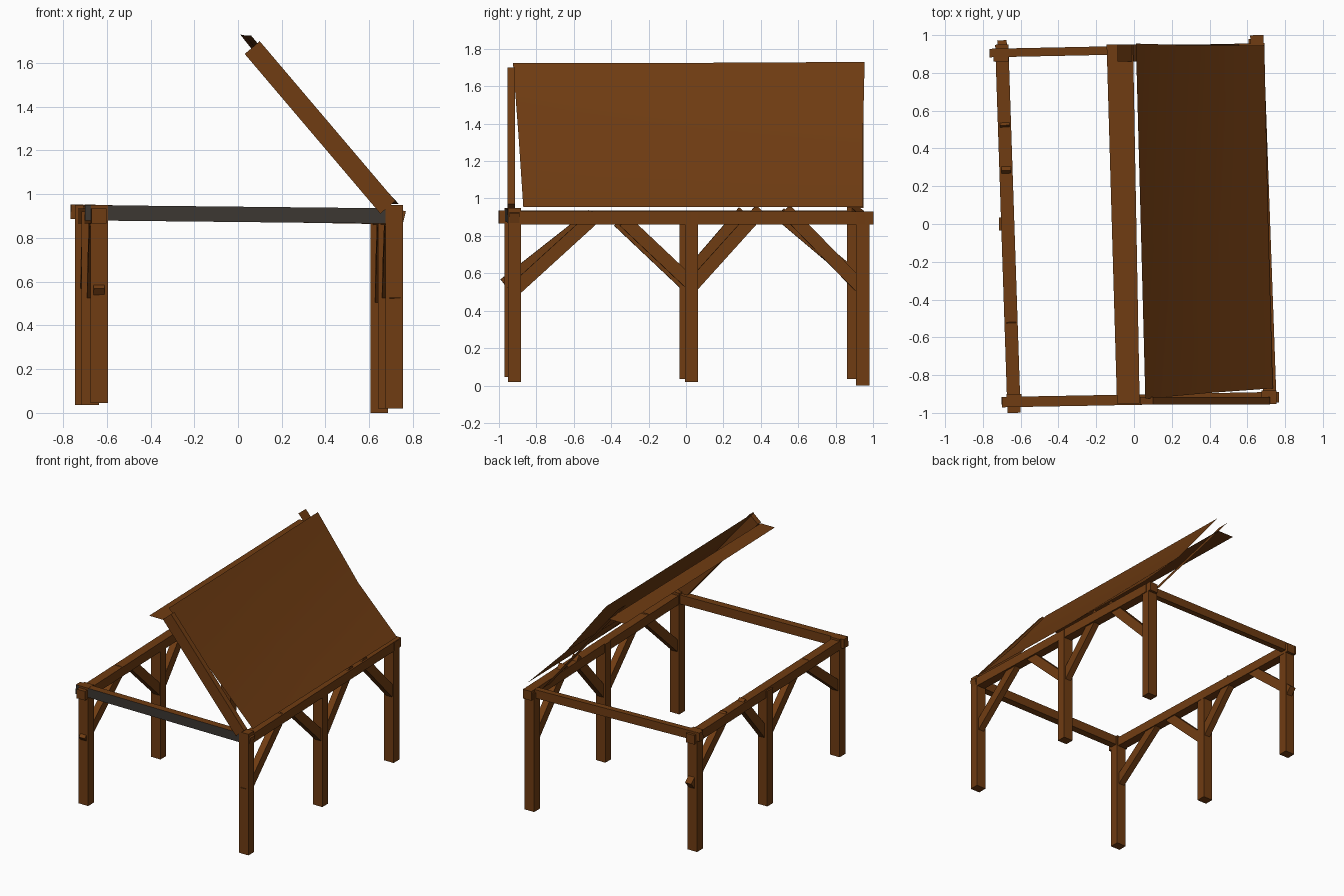
import bpy, bmesh
from mathutils import Vector, Matrix

if "Cube" in bpy.data.objects:
    bpy.data.objects.remove(bpy.data.objects["Cube"])


def material(name, rgb):
    m = bpy.data.materials.new(name)
    m.diffuse_color = (*rgb, 1)
    m.use_nodes = True
    m.node_tree.nodes["Principled BSDF"].inputs["Base Color"].default_value = m.diffuse_color
    return m


wood = material("brown wood", (0.16, 0.045, 0.006))
grey = material("weathered grey", (0.045, 0.038, 0.032))


def finish(name, bm, mats=(wood,)):
    me = bpy.data.meshes.new(name)
    bm.to_mesh(me)
    bm.free()
    for m in mats:
        me.materials.append(m)
    ob = bpy.data.objects.new(name, me)
    bpy.context.collection.objects.link(ob)
    return ob


def timber(name, p, q, w, h, grey_front=False):
    """Square timber from p to q, w across and h in the other direction."""
    p, q = Vector(p), Vector(q)
    d = (q - p).normalized()
    # posts take their width along x
    ref = Vector((0, 0, 1)) if abs(d.z) < 0.9 else Vector((0, 1, 0))
    side = d.cross(ref).normalized()
    up = side.cross(d).normalized()
    bm = bmesh.new()
    bmesh.ops.create_cube(bm, size=1)
    rot = Matrix((d, side, up)).transposed().to_4x4()
    size = Matrix.Diagonal(((q - p).length, w, h, 1))
    bm.transform(Matrix.Translation((p + q) / 2) @ rot @ size)
    bmesh.ops.recalc_face_normals(bm, faces=bm.faces)
    if not grey_front:
        return finish(name, bm)
    for f in bm.faces:
        if f.normal.y < -0.8:
            f.material_index = 1
    return finish(name, bm, (wood, grey))


def sheet(name, rows):
    """Single-layer sheet through rows of points, facing upward."""
    bm = bmesh.new()
    grid = [[bm.verts.new(v) for v in r] for r in rows]
    for a, b in zip(grid, grid[1:]):
        for i in range(len(a) - 1):
            bm.faces.new((a[i], a[i + 1], b[i + 1], b[i]))
    bm.normal_update()
    for f in bm.faces:
        if f.normal.z < 0:
            f.normal_flip()
        f.smooth = True
    return finish(name, bm)


# posts: x, y, bottom, top
posts = {
    "left_front_post": (-0.635, -0.935, 0.045, 0.95),
    "left_middle_post": (-0.675, 0.0, 0.035, 0.92),
    "left_back_post": (-0.705, 0.895, 0.035, 0.95),
    "right_front_post": (0.715, -0.917, 0.02, 0.95),
    "right_middle_post": (0.68, 0.03, 0.02, 0.93),
    "right_back_post": (0.645, 0.945, 0.0, 0.91),
}
for n, (x, y, a, b) in posts.items():
    timber(n, (x, y, a), (x, y, b), 0.08, 0.07)

# long plates and cross ties
timber("left_plate", (-0.635, -1.0, 0.90), (-0.70, 0.95, 0.90), 0.07, 0.07)
timber("right_plate", (0.72, -0.95, 0.895), (0.65, 1.0, 0.895), 0.07, 0.07)
timber("front_tie", (-0.70, -0.943, 0.915), (0.72, -0.917, 0.90), 0.055, 0.07, True)
timber("front_tie_end", (0.72, -0.917, 0.90), (0.76, -0.917, 0.89), 0.055, 0.065)
timber("back_tie", (-0.765, 0.905, 0.92), (0.69, 0.935, 0.895), 0.045, 0.065)


def side_x(left, y):
    return (-0.667 - 0.033 * y) if left else (0.683 - 0.036 * y)


# diagonal braces: y and z of both ends
right_braces = [(-0.93, 0.50, -0.48, 0.91), (0.03, 0.54, -0.33, 0.88),
                (0.03, 0.53, 0.40, 0.94), (0.93, 0.53, 0.53, 0.94)]
left_braces = [(-0.97, 0.54, -0.50, 0.91), (0.0, 0.54, -0.36, 0.88),
               (0.0, 0.57, 0.31, 0.93), (0.95, 0.54, 0.50, 0.92)]
for left, braces in ((True, left_braces), (False, right_braces)):
    for i, (y1, z1, y2, z2) in enumerate(braces):
        name = ("left" if left else "right") + "_brace_%d" % (i + 1)
        timber(name, (side_x(left, y1), y1, z1), (side_x(left, y2), y2, z2),
               0.05, 0.07)

# front rafter is a full timber, back rafter only a flat board
timber("front_rafter", (0.685, -0.935, 0.94), (0.065, -0.935, 1.67), 0.04, 0.09)
sheet("back_rafter_board", [
    [(0.557, 0.86, 0.95), (0.557, 0.95, 0.95)],
    [(-0.088, 0.86, 1.73), (-0.088, 0.95, 1.73)],
])

# outer roof covering, slightly sagging along the middle
sheet("roof_covering", [
    [(0.735, -0.87, 0.955), (0.71, 0.03, 0.955), (0.69, 0.945, 0.955)],
    [(0.39, -0.895, 1.33), (0.37, -0.1, 1.275), (0.36, 0.945, 1.285)],
    [(0.06, -0.925, 1.725), (0.035, 0.03, 1.725), (0.01, 0.955, 1.73)],
])
# flat ridge board
sheet("ridge_board", [
    [(0.03, -0.95, 1.635), (-0.005, 0.95, 1.635)],
    [(-0.09, -0.95, 1.635), (-0.145, 0.95, 1.635)],
])
